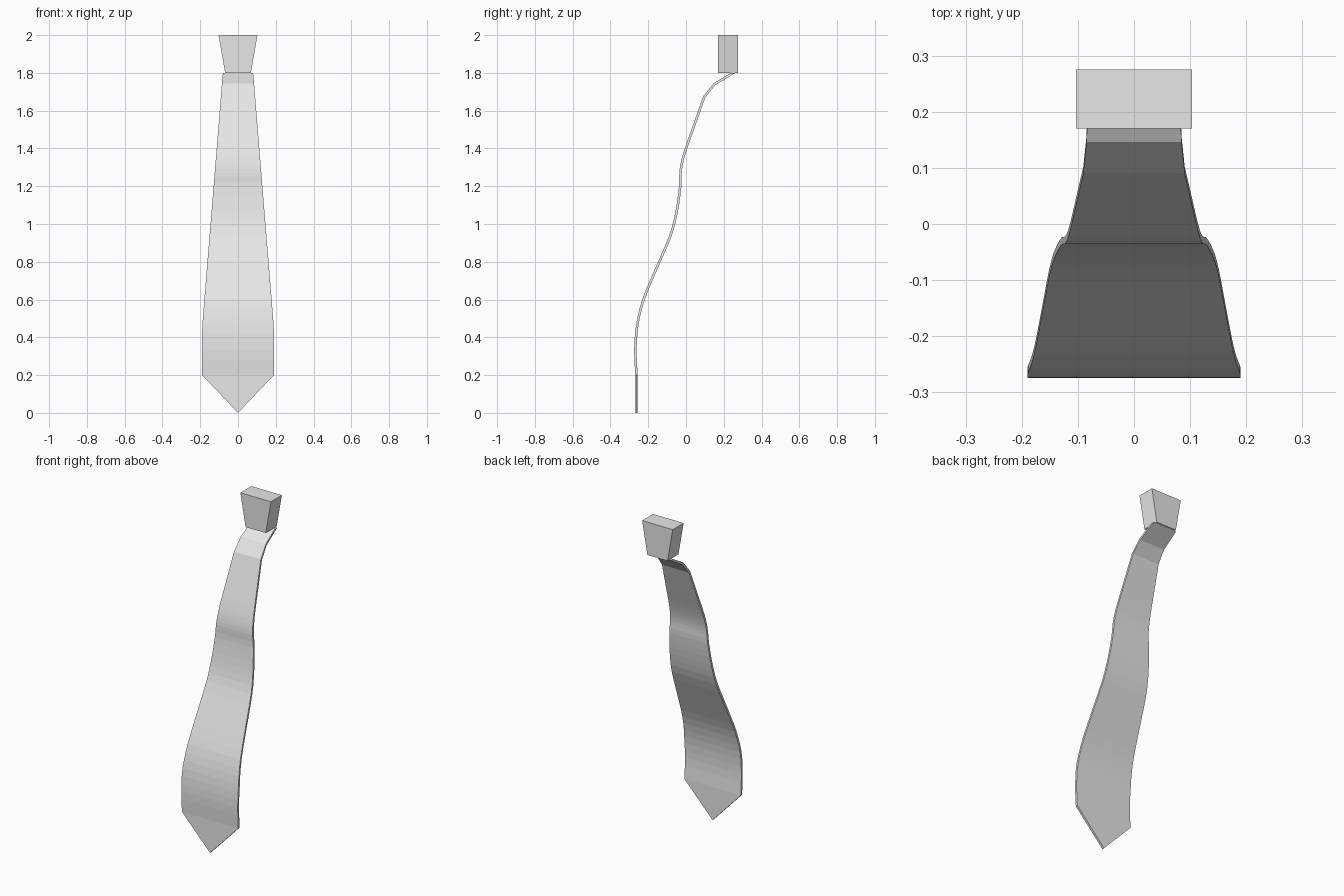
import bpy, bmesh
from mathutils import Vector

if "Cube" in bpy.data.objects:
    bpy.data.objects.remove(bpy.data.objects["Cube"])

grey = bpy.data.materials.new("light_grey")
grey.diffuse_color = (0.8, 0.8, 0.8, 1)
grey.use_nodes = True
grey.node_tree.nodes["Principled BSDF"].inputs["Base Color"].default_value = grey.diffuse_color


def finish(bm, name):
    bmesh.ops.recalc_face_normals(bm, faces=bm.faces)
    mesh = bpy.data.meshes.new(name)
    bm.to_mesh(mesh)
    bm.free()
    mesh.materials.append(grey)
    ob = bpy.data.objects.new(name, mesh)
    bpy.context.collection.objects.link(ob)
    return ob


def catmull(a, b, c, d, t):
    return 0.5 * (2 * b + (c - a) * t + (2 * a - 5 * b + 4 * c - d) * t * t
                  + (3 * b - a - 3 * c + d) * t ** 3)


# Side profile of the hanging blade as (y, z), from the shoulder of the tip upwards
THICK = 0.013
keys = [Vector(p) for p in (
    (-0.262, 0.20), (-0.268, 0.33), (-0.258, 0.465), (-0.225, 0.60), (-0.16, 0.757),
    (-0.083, 0.937), (-0.05, 1.063), (-0.031, 1.196), (-0.029, 1.27), (-0.02, 1.33),
    (0.0, 1.40), (0.04, 1.513), (0.096, 1.672))]
path = []
for i in range(len(keys) - 1):
    a = keys[max(i - 1, 0)]
    d = keys[min(i + 2, len(keys) - 1)]
    path += [catmull(a, keys[i], keys[i + 1], d, t / 3) for t in range(3)]
path += [keys[-1], Vector((0.15, 1.74)), Vector((0.25, 1.80))]


def half_width(z):
    return 0.19 if z < 0.45 else 0.19 - 0.11 * (z - 0.45) / 1.35


# Blade: front and back rows offset along the profile normal
bm = bmesh.new()
rings = []
for i, p in enumerate(path):
    tan = (path[min(i + 1, len(path) - 1)] - path[max(i - 1, 0)]).normalized()
    if i == 0:
        tan = Vector((0, 1))
    n = Vector((-tan.y, tan.x)) * THICK / 2
    w = half_width(p.y)
    f, b = p + n, p - n
    if i == len(path) - 1:
        f.y = b.y = 1.80
        f.x, b.x = 0.238, 0.262
    rings.append([bm.verts.new(c) for c in (
        (-w, f.x, f.y), (w, f.x, f.y), (w, b.x, b.y), (-w, b.x, b.y))])
for r, s in zip(rings, rings[1:]):
    for k in range(4):
        j = (k + 1) % 4
        bm.faces.new((r[k], r[j], s[j], s[k]))
bm.faces.new(rings[-1])

# Pointed tip of the blade
y0 = path[0].x
tip_f = bm.verts.new((0, y0 - THICK / 2, 0))
tip_b = bm.verts.new((0, y0 + THICK / 2, 0))
fl, fr, br, bl = rings[0]
bm.faces.new((fl, fr, tip_f))
bm.faces.new((br, bl, tip_b))
bm.faces.new((fr, br, tip_b, tip_f))
bm.faces.new((bl, fl, tip_f, tip_b))
finish(bm, "blade")

# Knot: block that widens upwards
bm = bmesh.new()
bmesh.ops.create_cube(bm, size=1)
for v in bm.verts:
    top = v.co.z > 0
    v.co = ((0.103 if top else 0.068) * (1 if v.co.x > 0 else -1),
            0.275 if v.co.y > 0 else 0.17, 2.0 if top else 1.80)
finish(bm, "knot")
